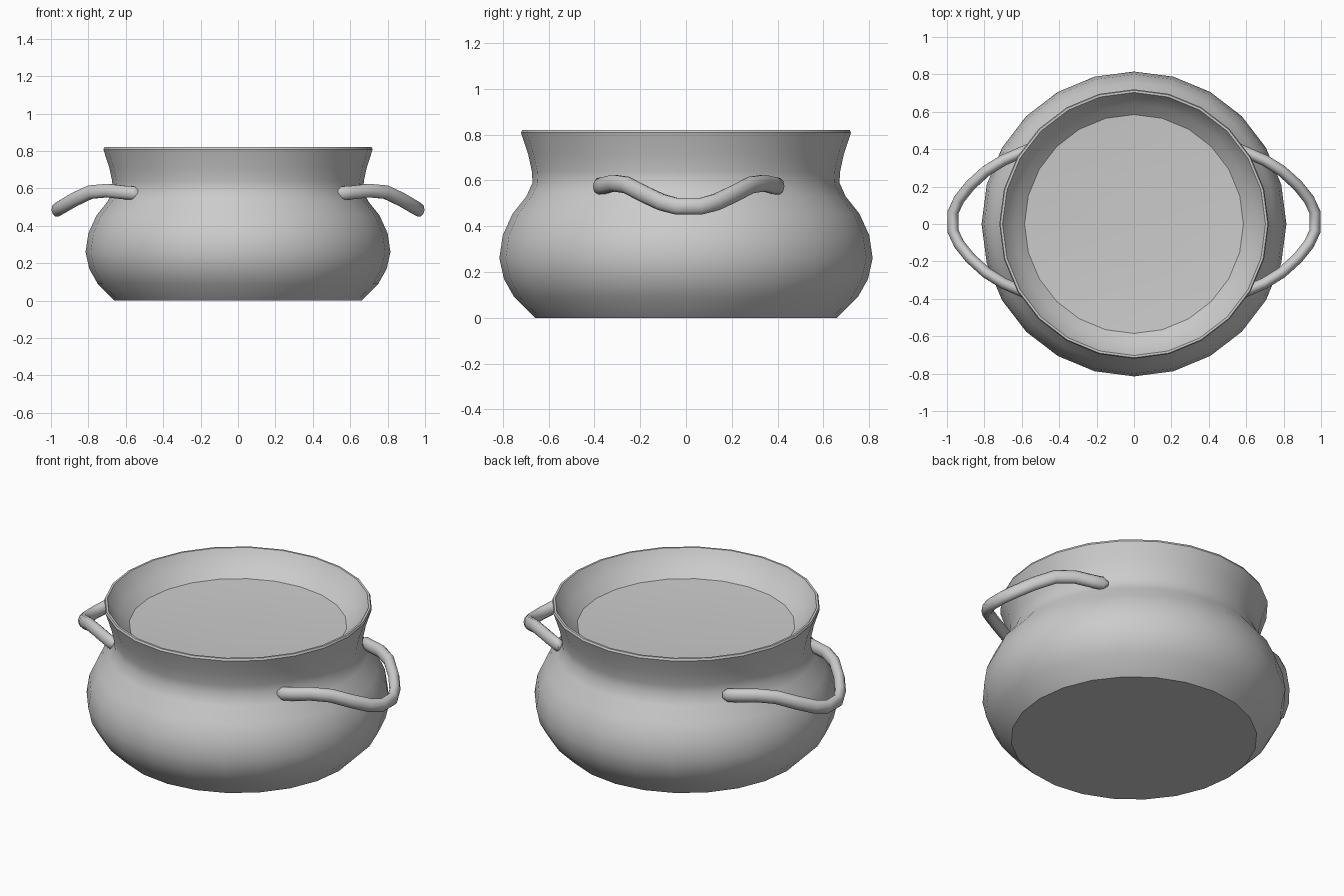
import bpy
import bmesh
import math
from mathutils import Vector

cube = bpy.data.objects.get("Cube")
if cube:
    bpy.data.objects.remove(cube, do_unlink=True)

SIDES = 24

# Pot outline as (radius, height): foot, belly, neck, rim, inner lip, shallow dish
PROFILE = [
    (0.66, 0), (0.75, 0.09), (0.795, 0.17), (0.815, 0.26), (0.8, 0.36),
    (0.757, 0.455), (0.697, 0.53), (0.67, 0.59), (0.673, 0.64), (0.688, 0.71),
    (0.714, 0.79), (0.72, 0.808), (0.715, 0.82), (0.703, 0.82),
    (0.682, 0.785), (0.64, 0.738), (0.585, 0.69),
    (0.4, 0.679), (0.2, 0.674),
]

# Half of a handle, from its root on the neck to its lowest outer point
HANDLE_HALF = [
    (0.53, 0.4, 0.573), (0.555, 0.39, 0.574), (0.61, 0.367, 0.578),
    (0.7, 0.328, 0.588), (0.79, 0.272, 0.58), (0.875, 0.195, 0.54),
    (0.935, 0.12, 0.505), (0.968, 0.05, 0.486),
]
HANDLE_SHIFT = 0.012
HANDLE_WIDTH = 0.03
HANDLE_HEIGHT = 0.038
HANDLE_SIDES = 10


def loft(name, rings, sharp_angle):
    """Skin a row of rings, close both ends, and shade smooth."""
    bm = bmesh.new()
    loops = [[bm.verts.new(co) for co in ring] for ring in rings]
    for low, high in zip(loops, loops[1:]):
        count = len(low)
        for i in range(count):
            j = (i + 1) % count
            bm.faces.new((low[i], low[j], high[j], high[i]))
    bm.faces.new(loops[0][::-1])
    bm.faces.new(loops[-1])
    bmesh.ops.recalc_face_normals(bm, faces=bm.faces)
    mesh = bpy.data.meshes.new(name)
    bm.to_mesh(mesh)
    bm.free()
    obj = bpy.data.objects.new(name, mesh)
    bpy.context.collection.objects.link(obj)
    bpy.ops.object.select_all(action='DESELECT')
    obj.select_set(True)
    bpy.context.view_layer.objects.active = obj
    bpy.ops.object.shade_smooth_by_angle(angle=math.radians(sharp_angle))


def oval(center, across, up, sides):
    """Points of an ellipse spanned by two half axes."""
    angles = [math.tau * i / sides for i in range(sides)]
    return [center + across * math.cos(a) + up * math.sin(a) for a in angles]


def handle(name, side):
    """Bent oval bar with rounded ends, side is +1 for left and -1 for right."""
    points = HANDLE_HALF + [(x, -y, z) for x, y, z in reversed(HANDLE_HALF)]
    path = [Vector((side * x, y + HANDLE_SHIFT, z)) for x, y, z in points]
    last = len(path) - 1
    rings = []
    for i, point in enumerate(path):
        tangent = (path[min(i + 1, last)] - path[max(i - 1, 0)]).normalized()
        across = tangent.cross(Vector((0, 0, 1))).normalized()
        up = across.cross(tangent)
        size = 0.5 if i in (0, last) else 1
        rings.append(oval(point, across * HANDLE_WIDTH * size,
                          up * HANDLE_HEIGHT * size, HANDLE_SIDES))
    loft(name, rings, 60)


# Pot body with its shallow filled top
body_rings = [oval(Vector((0, 0, z)), Vector((r, 0, 0)), Vector((0, r, 0)), SIDES)
              for r, z in PROFILE]
loft("pot_body", body_rings, 30)

# Handles on both sides
handle("left_handle", 1)
handle("right_handle", -1)
